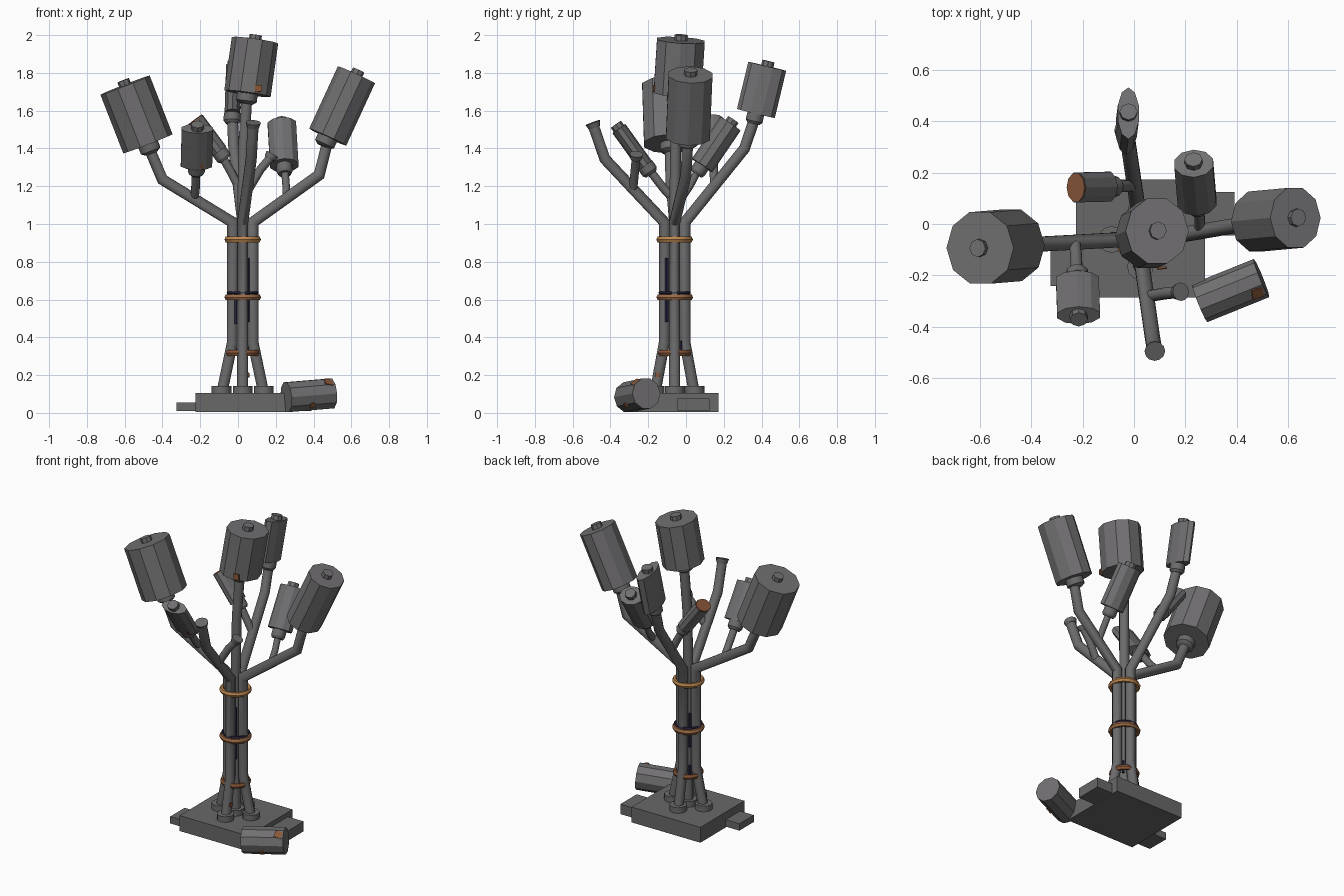
import bpy, bmesh, math
from mathutils import Vector as V, Matrix

if "Cube" in bpy.data.objects:
    bpy.data.objects.remove(bpy.data.objects["Cube"])


def mat(name, r, g, b):
    m = bpy.data.materials.new(name)
    m.diffuse_color = (r, g, b, 1)
    m.use_nodes = True
    m.node_tree.nodes["Principled BSDF"].inputs["Base Color"].default_value = m.diffuse_color
    return m


CAN = mat("can grey", 0.165, 0.160, 0.166)
PIPE = mat("pipe grey", 0.150, 0.148, 0.152)
BASE = mat("base grey", 0.140, 0.138, 0.142)
COPPER = mat("copper", 0.50, 0.24, 0.08)
BRONZE = mat("dull copper", 0.32, 0.14, 0.06)
RUST = mat("rust", 0.25, 0.095, 0.04)
NAVY = mat("dark cable", 0.025, 0.02, 0.06)


def add(name, bm, m, smooth=False):
    bmesh.ops.recalc_face_normals(bm, faces=bm.faces)
    me = bpy.data.meshes.new(name)
    bm.to_mesh(me)
    bm.free()
    me.materials.append(m)
    ob = bpy.data.objects.new(name, me)
    bpy.context.collection.objects.link(ob)
    if smooth:
        bpy.ops.object.select_all(action='DESELECT')
        bpy.context.view_layer.objects.active = ob
        ob.select_set(True)
        bpy.ops.object.shade_smooth_by_angle(angle=math.radians(40))
    return ob


def frame(origin, axis, hint):
    """Matrix with local z along axis and local x along the hint."""
    z = V(axis).normalized()
    x = V(hint)
    x = (x - z * x.dot(z)).normalized()
    y = z.cross(x)
    m = Matrix((x, y, z)).transposed().to_4x4()
    m.translation = V(origin)
    return m


def drum(name, a, b, ru, rv, m, hint=(0, 1, 0), sides=10, taper=1.0, smooth=False):
    a, b = V(a), V(b)
    h = (b - a).length
    bm = bmesh.new()
    bmesh.ops.create_cone(bm, cap_ends=True, segments=sides, radius1=1,
                          radius2=taper, depth=h)
    bm.transform(frame((a + b) / 2, b - a, hint) @ Matrix.Diagonal((ru, rv, 1, 1)))
    return add(name, bm, m, smooth)


def box(name, lo, hi, m, mx=None):
    lo, hi = V(lo), V(hi)
    bm = bmesh.new()
    bmesh.ops.create_cube(bm, size=1)
    bm.transform(Matrix.Translation((lo + hi) / 2) @ Matrix.Diagonal((*(hi - lo), 1)))
    if mx:
        bm.transform(mx)
    return add(name, bm, m)


def pipe(name, pts, r=0.03, m=PIPE, sides=12):
    """Mitred tube through the points."""
    pts = [V(p) for p in pts]
    bm = bmesh.new()
    d0 = (pts[1] - pts[0]).normalized()
    side = d0.orthogonal().normalized()
    rings = [[pts[0] + Matrix.Rotation(2 * math.pi * i / sides, 3, d0) @ side * r
              for i in range(sides)]]
    for k in range(1, len(pts)):
        d = (pts[k] - pts[k - 1]).normalized()
        n = d if k == len(pts) - 1 else (d + (pts[k + 1] - pts[k]).normalized()).normalized()
        rings.append([p + d * ((pts[k] - p).dot(n) / d.dot(n)) for p in rings[-1]])
    vs = [[bm.verts.new(p) for p in rg] for rg in rings]
    for p, q in zip(vs, vs[1:]):
        for i in range(sides):
            j = (i + 1) % sides
            bm.faces.new((p[i], p[j], q[j], q[i]))
    bm.faces.new(vs[0])
    bm.faces.new(vs[-1])
    return add(name, bm, m, True)


def can(name, a, b, ru, rv, hint, collar=0.05, lid=None):
    a, b = V(a), V(b)
    d = (b - a).normalized()
    drum(name, a, b, ru, rv, CAN, hint)
    if lid:
        drum(name + "_rusty_lid", b, b + d * 0.006, ru * 0.95, rv * 0.95, lid, hint)
    else:
        drum(name + "_knob", b, b + d * 0.028, 0.035, 0.033, CAN, hint, 8)
    drum(name + "_collar", a - d * 0.04, a, collar, collar, PIPE, hint, 12, 1.0, True)
    drum(name + "_collar_cone", a - d * 0.055, a - d * 0.04, 0.034, 0.034,
         PIPE, hint, 12, collar / 0.034, True)


# Base slab with a step on each side
box("base_slab", (-0.225, -0.285, 0.004), (0.275, 0.172, 0.105), BASE)
box("left_step", (-0.325, -0.24, 0.01), (-0.2, -0.09, 0.055), BASE)
box("right_step", (0.25, -0.045, 0.01), (0.39, 0.125, 0.075), BASE)

# Trunk pipes, splayed at the foot and opening into branches
cx, cy = 0.025, -0.06
branches = {
    "left": ((-1, 0), [(-0.40, -0.08, 1.235), (-0.47, -0.083, 1.40)]),
    "right": ((1, 0), [(0.43, 0.0, 1.26), (0.478, 0.01, 1.45)]),
    "front": ((0, -1), [(0.07, -0.43, 1.345), (0.08, -0.49, 1.52)]),
    "back": ((0, 1), [(-0.022, 0.31, 1.40), (-0.03, 0.367, 1.57)]),
    "centre": ((0, 0), [(0.03, -0.055, 1.4), (0.047, -0.045, 1.68)]),
}
for n, ((dx, dy), tail) in branches.items():
    foot = (cx + dx * 0.112, cy + dy * 0.105)
    stem = (cx + dx * 0.055, cy + dy * 0.055)
    pipe(n + "_pipe", [(*foot, 0.1), (*stem, 0.37), (*stem, 1.01)] + tail)
    drum(n + "_foot_flange", (*foot, 0.104), (*foot, 0.142), 0.052, 0.052, PIPE,
         sides=12, smooth=True)


def band(name, z, r, w, h, m):
    """Wire ring round the trunk."""
    bm = bmesh.new()
    seg, sec = 16, 6
    vs = [[bm.verts.new((cx + (r + w * math.cos(t)) * math.cos(p),
                         cy + (r + w * math.cos(t)) * math.sin(p),
                         z + h * math.sin(t)))
           for t in (2 * math.pi * j / sec for j in range(sec))]
          for p in (2 * math.pi * i / seg for i in range(seg))]
    for i in range(seg):
        for j in range(sec):
            bm.faces.new((vs[i][j], vs[i][(j + 1) % sec],
                          vs[(i + 1) % seg][(j + 1) % sec], vs[(i + 1) % seg][j]))
    add(name, bm, m, True)


band("upper_band", 0.918, 0.083, 0.014, 0.017, COPPER)
band("middle_band", 0.612, 0.083, 0.014, 0.017, BRONZE)
band("lower_band", 0.317, 0.080, 0.012, 0.017, RUST)
band("dark_tie", 0.636, 0.079, 0.007, 0.007, NAVY)

# Dark cables tucked in the grooves between the pipes
for n, x, y, z0, z1, r in (("front", -0.011, -0.094, 0.47, 0.64, 0.009),
                           ("side", 0.052, -0.102, 0.48, 0.82, 0.009),
                           ("rear", -0.011, -0.026, 0.5, 0.72, 0.009),
                           ("low_rear", -0.011, -0.026, 0.30, 0.38, 0.009),
                           ("low_side", 0.058, -0.03, 0.30, 0.38, 0.009)):
    pipe(n + "_cable", [(x, y, z0), (x, y, z1)], r, NAVY, 6)

# Twigs and the open ends of empty pipes
pipe("left_twig", [(-0.23, -0.075, 1.14), (-0.225, -0.12, 1.19), (-0.222, -0.185, 1.275)], 0.023)
pipe("right_twig", [(0.255, -0.02, 1.14), (0.255, 0.02, 1.20), (0.247, 0.07, 1.295)], 0.02)
pipe("back_twig", [(0.0, 0.15, 1.20), (-0.04, 0.147, 1.28), (-0.09, 0.145, 1.37)], 0.023)
pipe("front_twig", [(0.06, -0.28, 1.19), (0.12, -0.27, 1.29), (0.175, -0.264, 1.355)], 0.023)
drum("front_pipe_mouth", (0.079, -0.484, 1.51), (0.081, -0.494, 1.537), 0.032, 0.032,
     PIPE, sides=12, taper=1.25, smooth=True)
drum("front_twig_mouth", (0.168, -0.265, 1.345), (0.182, -0.263, 1.37), 0.03, 0.03,
     PIPE, sides=12, taper=1.2, smooth=True)

# Cans on the branch ends, some of them crushed
X, Y, Z = (1, 0, 0), (0, 1, 0), (0, 0, 1)
can("left_can", (-0.477, -0.083, 1.425), (-0.598, -0.093, 1.735), 0.146, 0.14, Y, 0.055)
can("right_can", (0.475, 0.01, 1.46), (0.627, 0.024, 1.79), 0.122, 0.108, Y, 0.055)
can("centre_can", (0.05, -0.045, 1.69), (0.09, -0.027, 1.973), 0.133, 0.124, Y, 0.055)
can("back_can", (-0.03, 0.37, 1.585), (-0.022, 0.43, 1.835), 0.043, 0.103, X, 0.045)
can("small_left_can", (-0.22, -0.215, 1.31), (-0.215, -0.355, 1.505), 0.0875, 0.042, X, 0.045)
can("small_right_can", (0.245, 0.085, 1.31), (0.232, 0.235, 1.53), 0.079, 0.065, X, 0.042)
can("small_back_can", (-0.10, 0.145, 1.385), (-0.223, 0.142, 1.55), 0.061, 0.046, Y, 0.042, RUST)

# Can lying on the ground
drum("fallen_can", (0.255, -0.307, 0.083), (0.495, -0.21, 0.103), 0.083, 0.08, CAN, Z)

# Rust spots as thin plates: position, outward direction, half size
for n, p, d, s in (("centre_can", (0.108, -0.171, 1.718), (0.1, -1, 0.06), 0.018),
                   ("small_left_can", (-0.2, -0.254, 1.305), (0, -0.8, -0.6), 0.018),
                   ("fallen_can_top", (0.48, -0.268, 0.162), (0.35, -0.55, 0.75), 0.022),
                   ("fallen_can_low", (0.395, -0.318, 0.04), (0.33, -0.75, -0.55), 0.014),
                   ("front_pipe", (0.055, -0.150, 0.20), (1, -0.1, 0), 0.012)):
    box(n + "_rust_spot", (-s, -s, -0.004), (s, s, 0.004), RUST,
        frame(p, d, (1, 0.1, 0.05) if abs(d[0]) < 0.9 else (0, 0.18, 1)))
